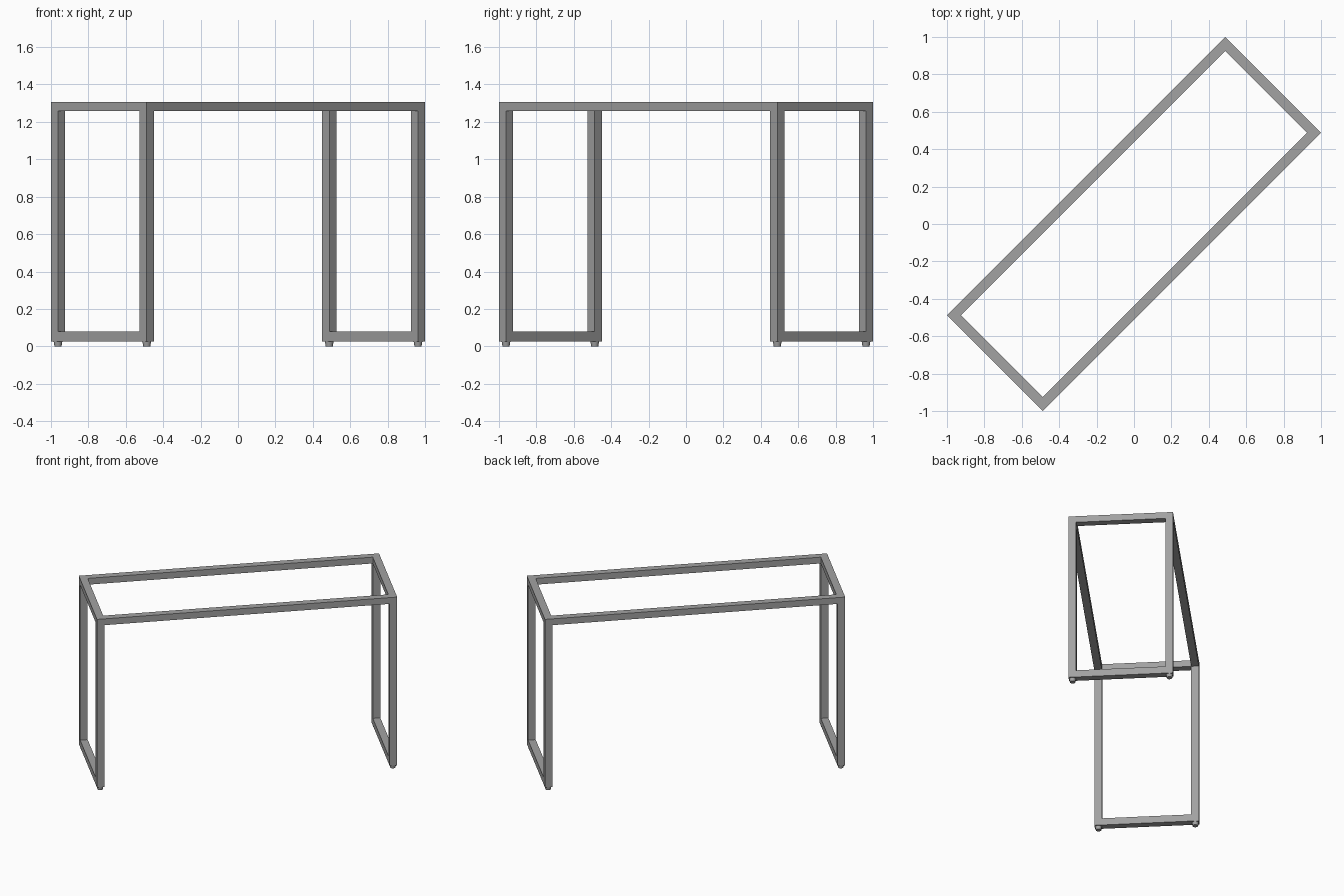
import bpy, math
from mathutils import Matrix

if "Cube" in bpy.data.objects:
    bpy.data.objects.remove(bpy.data.objects["Cube"])

L, W, T = 1.052, 0.362, 0.053      # half length, half width, bar thickness
Z0, Z1 = 0.025, 1.306              # underside of legs, top of frame
TURN = Matrix.Rotation(math.radians(45), 4, 'Z')

steel = bpy.data.materials.new("grey steel")
steel.diffuse_color = (0.36, 0.36, 0.36, 1)
steel.use_nodes = True
steel.node_tree.nodes["Principled BSDF"].inputs["Base Color"].default_value = steel.diffuse_color


def finish(name, loc, scale=(1, 1, 1)):
    ob = bpy.context.object
    ob.name = name
    ob.data.transform(TURN @ Matrix.Translation(loc) @ Matrix.Diagonal((*scale, 1)))
    ob.data.materials.append(steel)
    return ob


def bar(name, loc, size):
    bpy.ops.mesh.primitive_cube_add(size=1)
    return finish(name, loc, size)


cx, cy = L - T / 2, W - T / 2      # bar centre lines
top_h = 0.048

for sx, end in ((-1, "left"), (1, "right")):
    # end frames: two legs joined by a top and a bottom rail
    bar(f"{end}_top_rail", (sx * cx, 0, Z1 - top_h / 2), (T, 2 * (W - T), top_h))
    bar(f"{end}_bottom_rail", (sx * cx, 0, Z0 + T / 2), (T, 2 * (W - T), T))
    for sy, side in ((-1, "front"), (1, "back")):
        bar(f"{end}_{side}_leg", (sx * cx, sy * cy, (Z0 + Z1) / 2), (T, T, Z1 - Z0))
        # round levelling foot, slightly tapered
        bpy.ops.mesh.primitive_cone_add(vertices=24, radius1=0.019, radius2=0.023, depth=Z0)
        finish(f"{end}_{side}_foot", (sx * cx, sy * cy, Z0 / 2))
        bpy.ops.object.shade_smooth_by_angle()

# long top rails
for sy, side in ((-1, "front"), (1, "back")):
    bar(f"{side}_long_rail", (0, sy * cy, Z1 - top_h / 2), (2 * (L - T), T, top_h))
